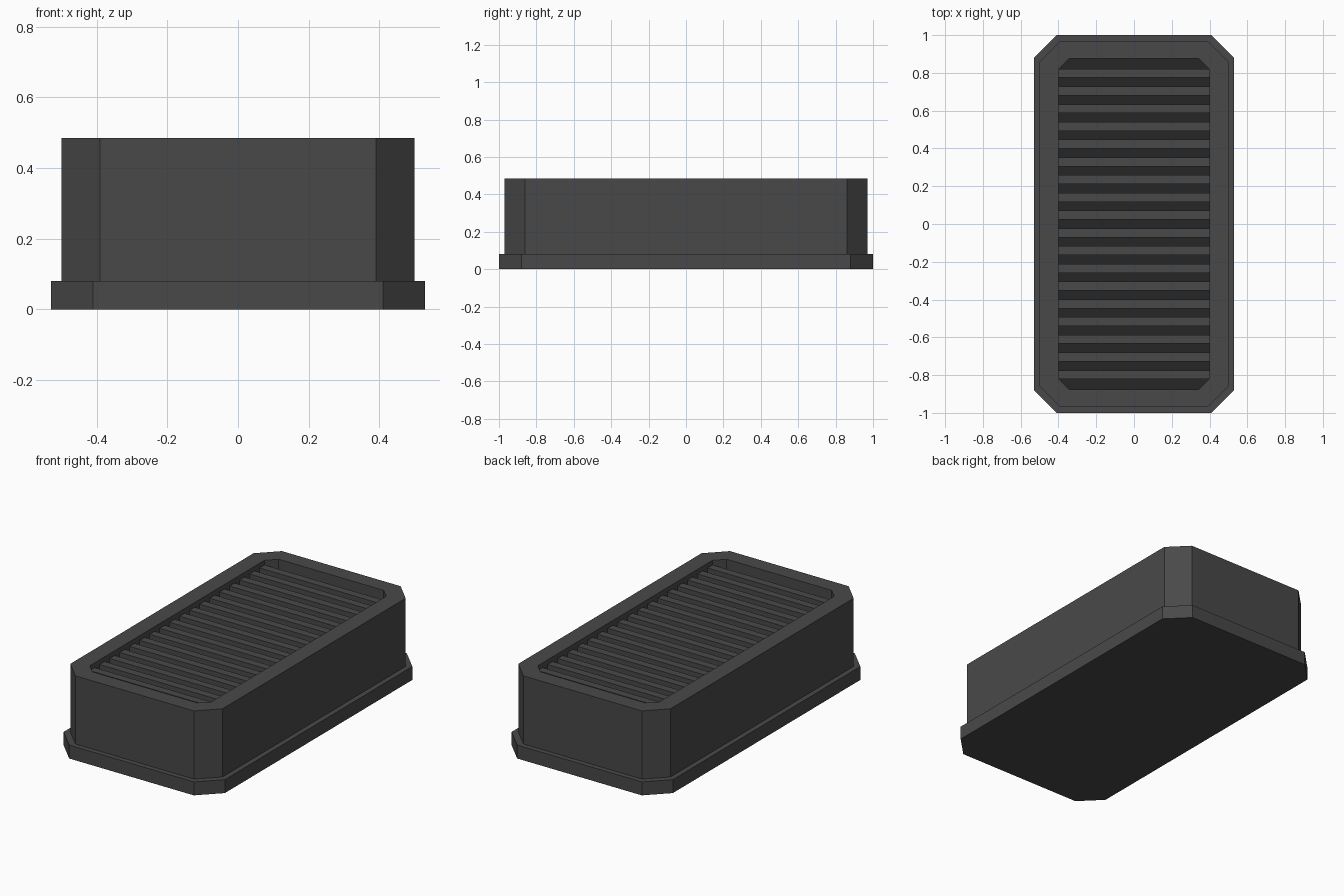
import bpy, bmesh

if "Cube" in bpy.data.objects:
    bpy.data.objects.remove(bpy.data.objects["Cube"])


def material(name, r, g, b):
    m = bpy.data.materials.new(name)
    m.diffuse_color = (r, g, b, 1)
    m.use_nodes = True
    m.node_tree.nodes["Principled BSDF"].inputs["Base Color"].default_value = m.diffuse_color
    return m


GREY = material("charcoal grey", 0.066, 0.066, 0.066)
DARK = material("near black", 0.019, 0.019, 0.019)


def finish(name, bm):
    bmesh.ops.recalc_face_normals(bm, faces=bm.faces)
    mesh = bpy.data.meshes.new(name)
    bm.to_mesh(mesh)
    bm.free()
    mesh.materials.append(GREY)
    mesh.materials.append(DARK)
    obj = bpy.data.objects.new(name, mesh)
    bpy.context.collection.objects.link(obj)
    return obj


def octagon_stack(name, levels, dark_end=False):
    """Skin a stack of chamfered rectangles (half x, half y, chamfer, z)."""
    bm = bmesh.new()
    rings = []
    for x, y, c, z in levels:
        pts = [(x, c - y), (x, y - c), (x - c, y), (c - x, y),
               (-x, y - c), (-x, c - y), (c - x, -y), (x - c, -y)]
        rings.append([bm.verts.new((px, py, z)) for px, py in pts])
    bm.faces.new(rings[0])
    for a, b in zip(rings, rings[1:]):
        for i in range(8):
            j = (i + 1) % 8
            bm.faces.new((a[i], a[j], b[j], b[i]))
    end = bm.faces.new(rings[-1])
    end.material_index = int(dark_end)
    return finish(name, bm)


TOP, FLOOR, SLAT_TOP = 0.485, 0.405, 0.457

# Flange at the foot
octagon_stack("base_flange", [(0.53, 1.0, 0.12, 0), (0.53, 1.0, 0.12, 0.08)])

# Housing with a recessed dark floor
octagon_stack("housing", [
    (0.50, 0.97, 0.11, 0.08), (0.50, 0.97, 0.11, TOP),
    (0.40, 0.875, 0.055, TOP), (0.40, 0.875, 0.055, FLOOR)], dark_end=True)

# Row of grille slats across the recess
COUNT, PITCH, WIDTH = 18, 0.0939, 0.047
bm = bmesh.new()
for i in range(COUNT):
    y = (i - (COUNT - 1) / 2) * PITCH
    verts = bmesh.ops.create_cube(bm, size=1)["verts"]
    bmesh.ops.scale(bm, vec=(0.80, WIDTH, SLAT_TOP - FLOOR), verts=verts)
    bmesh.ops.translate(bm, vec=(0, y, (SLAT_TOP + FLOOR) / 2), verts=verts)
finish("grille_slats", bm)
